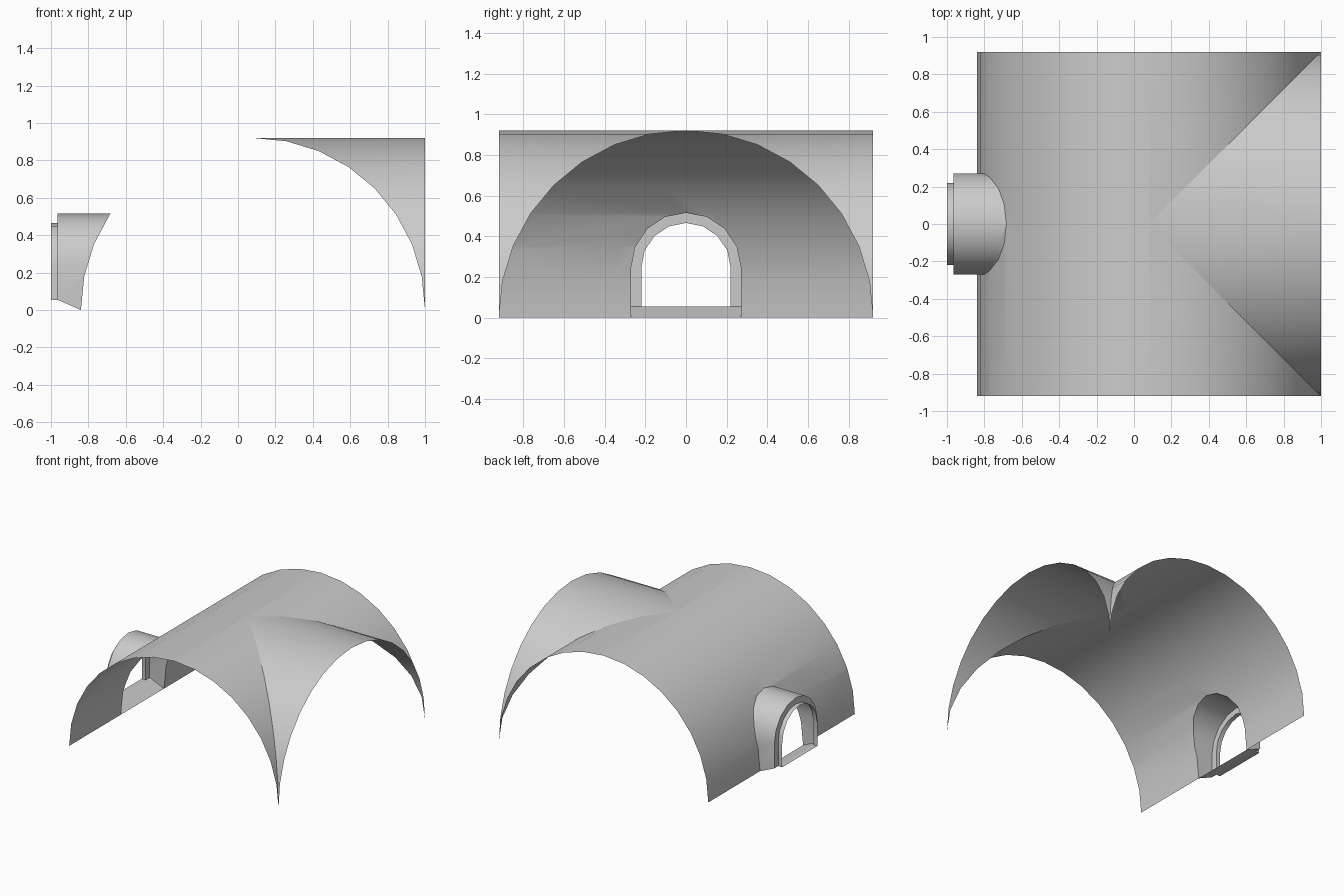
import bpy
import bmesh
from math import cos, sin, pi, radians
from mathutils import Vector

if "Cube" in bpy.data.objects:
    bpy.data.objects.remove(bpy.data.objects["Cube"])

R = 0.92          # vault radius and half length
CX = 0.08         # x of the vault crown
STEPS = 8         # facets per quarter vault
SPRING = 0.245    # height where the window arch starts
STEP_X, END_X = -0.965, -1.0
OUTER, INNER, SILL = 0.27, 0.22, 0.055

plaster = bpy.data.materials.new("plaster grey")
plaster.use_nodes = True
GREY = (0.6, 0.6, 0.6, 1)
plaster.diffuse_color = GREY
plaster.node_tree.nodes["Principled BSDF"].inputs["Base Color"].default_value = GREY


def strip(bm, side_a, side_b):
    """Skin two matching rows of points with faces."""
    a = [bm.verts.new(p) for p in side_a]
    b = [bm.verts.new(p) for p in side_b]
    for i in range(len(a) - 1):
        bm.faces.new((a[i], a[i + 1], b[i + 1], b[i]))


def cut_convex(bm, planes):
    """Remove whatever lies inside the convex region bounded by the planes."""
    inside = list(bm.faces)
    for co, no in planes:
        if not inside:
            return
        edges = {e for f in inside for e in f.edges}
        verts = {v for f in inside for v in f.verts}
        cut = bmesh.ops.bisect_plane(bm, geom=inside + list(edges) + list(verts),
                                     dist=1e-5, plane_co=co, plane_no=no)
        inside = [g for g in cut["geom"] if isinstance(g, bmesh.types.BMFace)
                  and (g.calc_center_median() - co).dot(no) < 0]
    bmesh.ops.delete(bm, geom=inside, context="FACES")


def finish(name, bm):
    bmesh.ops.remove_doubles(bm, verts=bm.verts, dist=1e-4)
    bmesh.ops.dissolve_degenerate(bm, edges=bm.edges, dist=1e-5)
    bmesh.ops.recalc_face_normals(bm, faces=bm.faces)
    mesh = bpy.data.meshes.new(name)
    bm.to_mesh(mesh)
    bm.free()
    mesh.materials.append(plaster)
    obj = bpy.data.objects.new(name, mesh)
    bpy.context.collection.objects.link(obj)
    bpy.ops.object.select_all(action="DESELECT")
    obj.select_set(True)
    bpy.context.view_layer.objects.active = obj
    bpy.ops.object.shade_smooth_by_angle(angle=radians(30))


def arch(r, base):
    """Round-headed opening as (y, z) points, right foot to left foot."""
    curve = [(r * cos(pi * i / 8), SPRING + r * sin(pi * i / 8)) for i in range(9)]
    return [(r, base)] + curve + [(-r, base)]


def at_x(points, x):
    return [Vector((x, y, z)) for y, z in points]


# Quarter arc as (distance from crown line, height)
quarter = [(R * cos(pi / 2 * i / STEPS), R * sin(pi / 2 * i / STEPS))
           for i in range(STEPS + 1)]
quarter[-1] = (0.0, R)

# Planes bounding the window opening and the wall side of the vault
opening = arch(OUTER, 0)
opening_planes = [(Vector((0, a[0], a[1])), Vector((0, b[1] - a[1], a[0] - b[0])).normalized())
                  for a, b in zip(opening, opening[1:])]
wall_planes = [(Vector((CX - a[0], 0, a[1])),
                Vector((a[1] - b[1], 0, a[0] - b[0])).normalized())
               for a, b in zip(quarter, quarter[1:])]

# Main vault: wall side with the window opening cut out
bm = bmesh.new()
strip(bm, [(CX - c, -R, z) for c, z in quarter], [(CX - c, R, z) for c, z in quarter])
cut_convex(bm, opening_planes)
# Main vault: open side, trimmed along the groins
for s in (-1, 1):
    strip(bm, [(CX + c, s * c, z) for c, z in quarter],
          [(CX + c, s * R, z) for c, z in quarter])
finish("main_vault", bm)

# Cross vault running out to the open side
bm = bmesh.new()
for s in (-1, 1):
    strip(bm, [(CX + c, s * c, z) for c, z in quarter],
          [(CX + R, s * c, z) for c, z in quarter])
finish("cross_vault", bm)

# Window niche: arched tunnel trimmed to the vault and to the sloping sill
bm = bmesh.new()
strip(bm, at_x(opening, STEP_X), at_x(opening, -0.3))
cut_convex(bm, wall_planes)
foot = Vector((CX - R, 0, 0))
bmesh.ops.bisect_plane(bm, geom=bm.verts[:] + bm.edges[:] + bm.faces[:], dist=1e-5,
                       plane_co=foot, plane_no=Vector((SILL, 0, foot.x - STEP_X)).normalized(),
                       clear_inner=True)
finish("window_niche", bm)

# Sloping sill
bm = bmesh.new()
strip(bm, [(foot.x, -OUTER, 0), (foot.x, OUTER, 0)],
      [(STEP_X, -OUTER, SILL), (STEP_X, OUTER, SILL)])
finish("window_sill", bm)

# Window frame: stepped face and short inner reveal with a flat base
bm = bmesh.new()
inner = arch(INNER, SILL)
strip(bm, at_x(arch(OUTER, SILL), STEP_X), at_x(inner, STEP_X))
loop = inner + inner[:1]
strip(bm, at_x(loop, STEP_X), at_x(loop, END_X))
finish("window_frame", bm)
